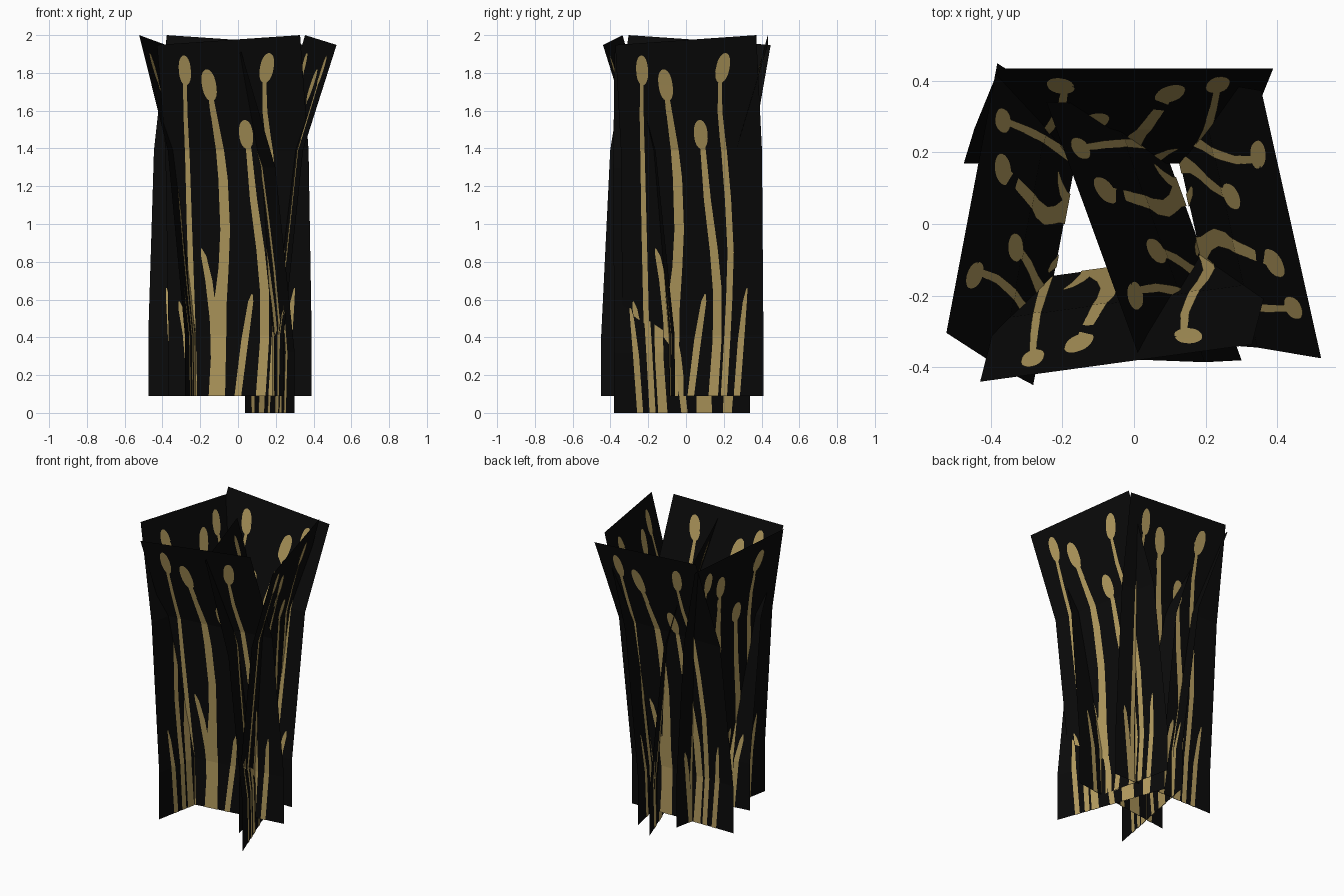
import bpy, bmesh, math
from mathutils import Vector

if "Cube" in bpy.data.objects:
    bpy.data.objects.remove(bpy.data.objects["Cube"])

def material(name, rgb):
    m = bpy.data.materials.new(name)
    m.diffuse_color = (*rgb, 1)
    m.use_nodes = True
    m.node_tree.nodes["Principled BSDF"].inputs["Base Color"].default_value = m.diffuse_color
    return m

BLACK = material("black card", (0.003, 0.003, 0.003))
GOLD = material("straw gold", (0.46, 0.335, 0.115))

WIDTH = 0.765
# Card side profile: height, sideways shift, outward lean
PROFILE = [(0, 0, 0), (0.32, 0, 0), (1.30, 0.03, 0.098), (1.91, 0.098, 0.265)]

# Cards: name, base corner under the high side, base height, edge angle
CARDS = [
    ("front_card", (0.39, -0.06), 0.09, 7.8),
    ("right_card", (0.075, 0.41), 0.09, 102.6),
    ("back_card", (-0.475, 0.168), 0.09, 180),
    ("left_card", (-0.281, -0.449), 0.09, 259.3),
    ("inner_card", (0.30, -0.38), 0.0, -70),
]

# Painted stems: (height, distance from low edge, half width), top to bottom
STEMS = [
    [(1.70, .133, .010), (1.50, .122, .011), (1.31, .116, .012), (.91, .121, .014), (.41, .129, .015), (0, .138, .015)],
    [(1.58, .266, .014), (1.36, .286, .020), (1.15, .305, .025), (.88, .312, .026), (.68, .300, .027), (.46, .276, .035), (0, .258, .044)],
    [(1.34, .442, .014), (1.04, .466, .019), (.77, .499, .022), (.56, .516, .024), (.30, .513, .024), (0, .492, .026)],
    [(1.67, .556, .010), (1.51, .547, .013), (1.36, .554, .015), (1.04, .578, .017), (.76, .590, .017), (.51, .580, .017), (0, .550, .017)],
    # leaves
    [(.78, .183, .003), (.74, .195, .014), (.61, .220, .019), (.41, .241, .020), (0, .250, .020)],
    [(.54, .450, .003), (.50, .442, .014), (.30, .408, .019), (0, .370, .018)],
    [(.57, .677, .003), (.50, .665, .011), (.30, .643, .017), (0, .620, .017)],
    [(.50, .060, .003), (.46, .068, .013), (.33, .092, .017), (0, .120, .016)],
]

# Seed heads: height, distance, half height, half width, sideways tilt
HEADS = [
    (1.755, .137, .085, .032, .00),
    (1.665, .260, .090, .038, -.08),
    (1.387, .437, .080, .037, -.02),
    (1.745, .574, .080, .037, .22),
]

def profile_at(v):
    for (v0, s0, o0), (v1, s1, o1) in zip(PROFILE, PROFILE[1:]):
        if v <= v1 + 1e-6:
            t = (v - v0) / (v1 - v0)
            return s0 + t * (s1 - s0), o0 + t * (o1 - o0)
    return PROFILE[-1][1:]

def place(card, a, v, lift=0.0):
    """Point on a bent card: a from the low edge, v up the card."""
    _, corner, z0, deg = card
    r = math.radians(deg)
    u = Vector((math.cos(r), math.sin(r)))
    n = Vector((u.y, -u.x))
    shift, out = profile_at(v)
    p = Vector(corner) + u * (a - WIDTH - shift) + n * (out + lift)
    drop = 0.052 * (1 - a / WIDTH) * max(0, v - 1.30) / 0.61
    return (p.x, p.y, z0 + v - drop)

def resample(rows):
    """Add rows so the painted strip follows the card bends."""
    vs = {r[0] for r in rows} | {k[0] for k in PROFILE}
    result = []
    for v in sorted(vs, reverse=True):
        for r0, r1 in zip(rows, rows[1:]):
            if r1[0] <= v <= r0[0]:
                t = (r0[0] - v) / (r0[0] - r1[0])
                result.append(tuple(p + t * (q - p) for p, q in zip(r0, r1)))
                break
    return result

def head_rows(v, a, h, w, tilt):
    rows = []
    for i in range(13):
        c = math.cos(math.pi * i / 12)
        half = w * max(0.08, (1 - abs(c) ** 2.4) ** 0.5)
        rows.append((v + h * c, a + tilt * h * c, half))
    return rows

def add_strip(bm, card, rows, lift):
    pairs = []
    for v, a, w in resample(rows):
        pairs.append([bm.verts.new(place(card, a + d, v, lift)) for d in (-w, w)])
    for (l0, r0), (l1, r1) in zip(pairs, pairs[1:]):
        bm.faces.new((l0, l1, r1, r0) if lift > 0 else (r0, r1, l1, l0))

def finish(bm, name, mat):
    mesh = bpy.data.meshes.new(name)
    bm.to_mesh(mesh)
    bm.free()
    mesh.materials.append(mat)
    bpy.context.collection.objects.link(bpy.data.objects.new(name, mesh))

for card in CARDS:
    # bent black card
    bm = bmesh.new()
    rows = [[bm.verts.new(place(card, a, k[0])) for a in (0, WIDTH)] for k in PROFILE]
    for (l0, r0), (l1, r1) in zip(rows, rows[1:]):
        bm.faces.new((l0, r0, r1, l1))
    finish(bm, card[0], BLACK)

    # painted reeds on both sides of the card
    bm = bmesh.new()
    for lift in (0.003, -0.003):
        for rows in STEMS + [head_rows(*h) for h in HEADS]:
            add_strip(bm, card, rows, lift)
    finish(bm, card[0].replace("card", "reeds"), GOLD)
